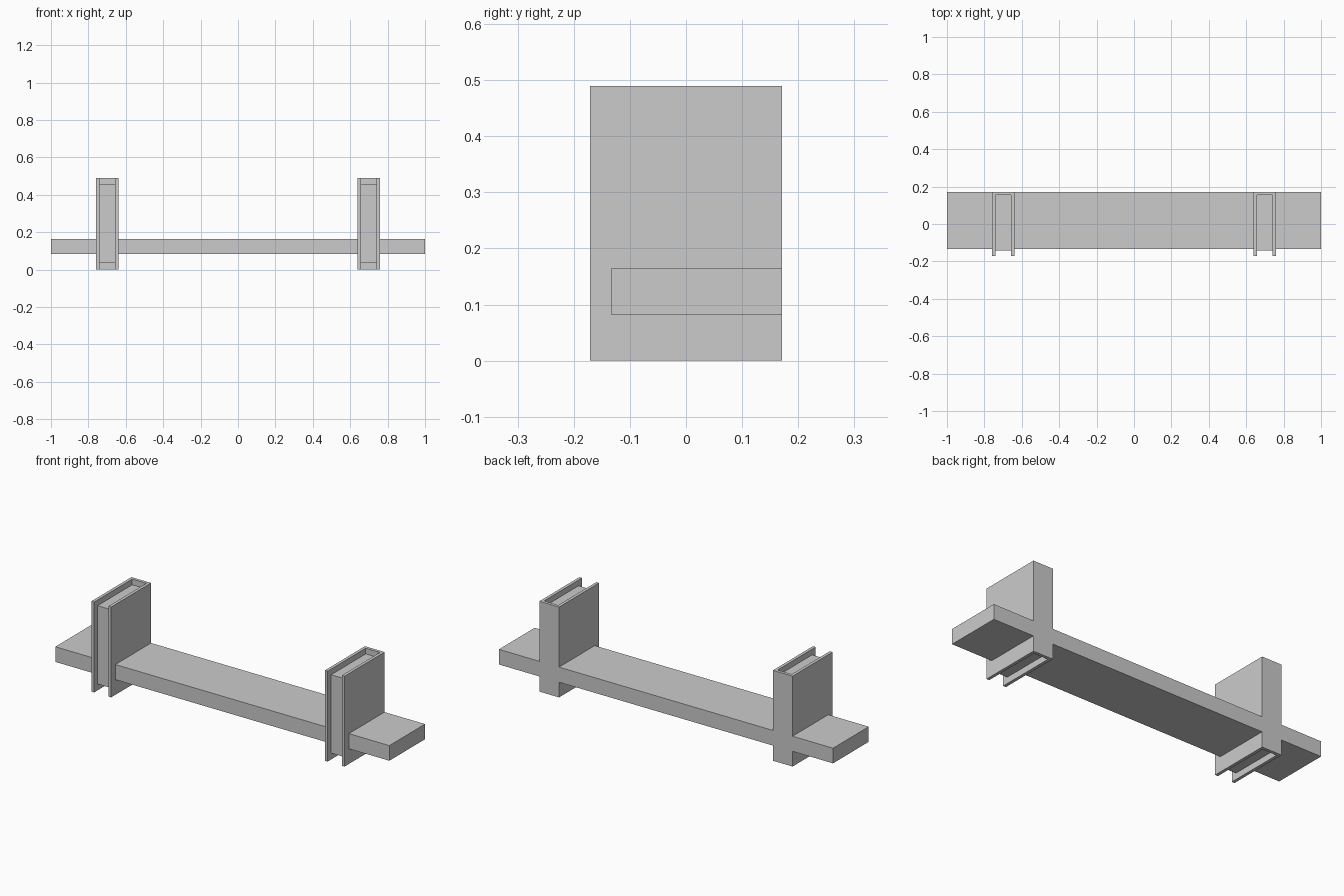
import bpy, bmesh

if "Cube" in bpy.data.objects:
    bpy.data.objects.remove(bpy.data.objects["Cube"])


def prism(name, outline, z0, z1):
    """Extrude an XY outline (counter-clockwise) from z0 to z1."""
    bm = bmesh.new()
    face = bm.faces.new([bm.verts.new((x, y, z0)) for x, y in outline])
    ext = bmesh.ops.extrude_face_region(bm, geom=[face], use_keep_orig=True)
    top = [v for v in ext["geom"] if isinstance(v, bmesh.types.BMVert)]
    bmesh.ops.translate(bm, verts=top, vec=(0, 0, z1 - z0))
    bmesh.ops.recalc_face_normals(bm, faces=bm.faces)
    mesh = bpy.data.meshes.new(name)
    bm.to_mesh(mesh)
    bm.free()
    obj = bpy.data.objects.new(name, mesh)
    bpy.context.collection.objects.link(obj)
    return obj


def rect(x0, x1, y0, y1):
    return [(x0, y0), (x1, y0), (x1, y1), (x0, y1)]


HALF_Y, HEIGHT = 0.171, 0.489
HALF_W, WALL = 0.059, 0.0165
INNER = HALF_W - WALL
BACK = HALF_Y - WALL

# Long horizontal board, flush with the back of the brackets
prism("shelf_board", rect(-1, 1, -0.134, HALF_Y), 0.082, 0.164)

# Upright U-channels, open to the front, each holding a recessed block
channel = [(-HALF_W, -HALF_Y), (-INNER, -HALF_Y), (-INNER, BACK), (INNER, BACK),
           (INNER, -HALF_Y), (HALF_W, -HALF_Y), (HALF_W, HALF_Y), (-HALF_W, HALF_Y)]
for side, cx in (("left", -0.699), ("right", 0.699)):
    bracket = prism(side + "_bracket_channel", channel, 0, HEIGHT)
    block = prism(side + "_bracket_block", rect(-INNER, INNER, -0.141, BACK), 0.034, 0.458)
    bracket.location.x = block.location.x = cx
